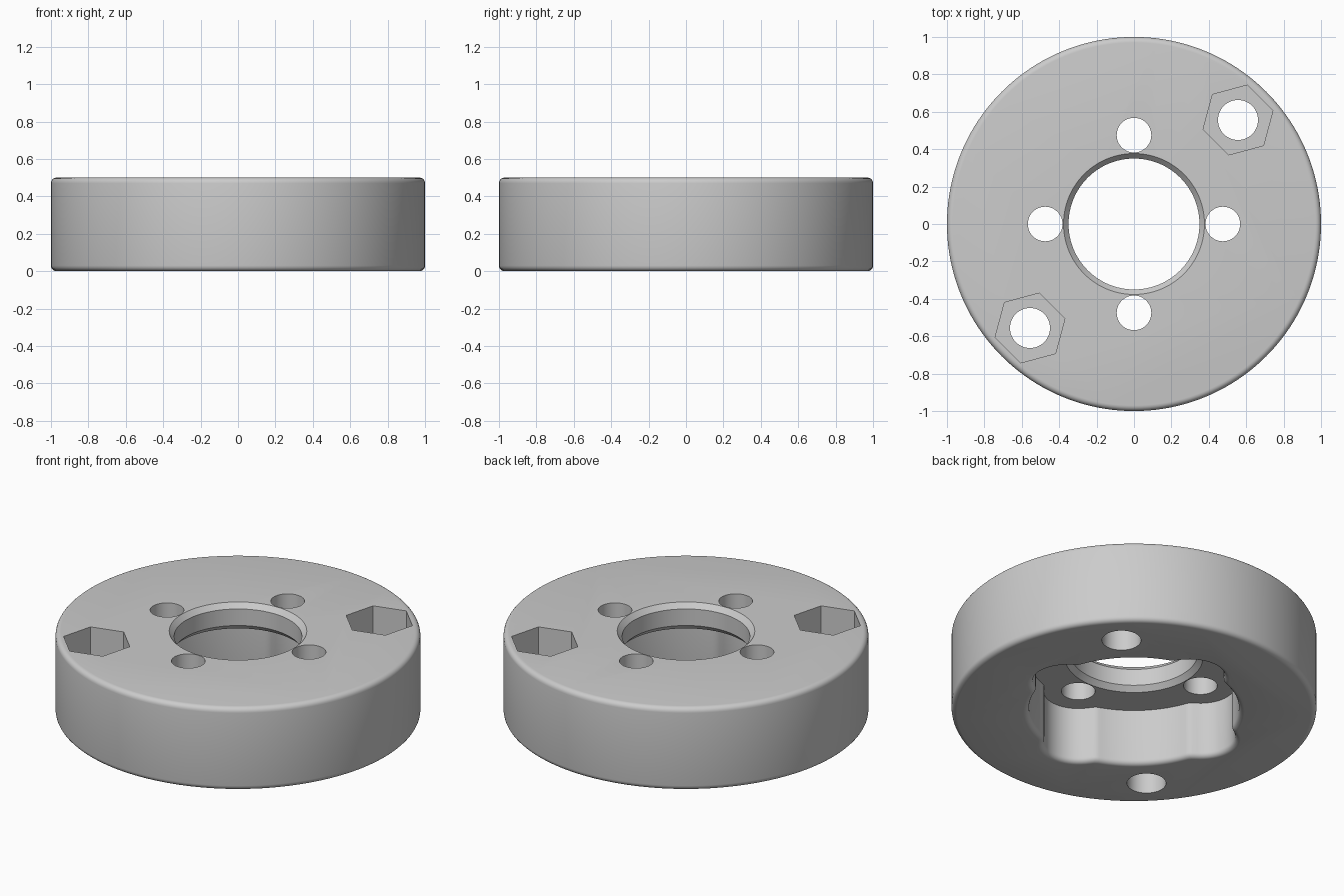
import bpy, bmesh, math

cube = bpy.data.objects.get("Cube")
if cube:
    bpy.data.objects.remove(cube, do_unlink=True)

HEIGHT = 0.5
CEILING = 0.34      # roof of the underside recess
EDGE = 0.03         # rounding and chamfer size
OVER = 0.02         # how far cutters pass the surface

grey = bpy.data.materials.new("plain_grey")
grey.use_nodes = True
colour = (0.6, 0.6, 0.6, 1)
grey.diffuse_color = colour
grey.node_tree.nodes["Principled BSDF"].inputs["Base Color"].default_value = colour


def loft(name, levels, outline, sides, centre=(0, 0), turn=0.0):
    """Closed solid through (size, z) levels, bottom to top; outline gives the radius."""
    bm = bmesh.new()
    rings = []
    for size, z in levels:
        ring = []
        for i in range(sides):
            a = turn + math.tau * i / sides
            r = outline(size, a)
            ring.append(bm.verts.new((centre[0] + r * math.cos(a),
                                      centre[1] + r * math.sin(a), z)))
        rings.append(ring)
    for low, high in zip(rings, rings[1:]):
        for i in range(sides):
            j = (i + 1) % sides
            bm.faces.new((low[i], low[j], high[j], high[i]))
    bm.faces.new(rings[0][::-1])
    bm.faces.new(rings[-1])
    mesh = bpy.data.meshes.new(name)
    bm.to_mesh(mesh)
    bm.free()
    obj = bpy.data.objects.new(name, mesh)
    bpy.context.collection.objects.link(obj)
    mesh.materials.append(grey)
    return obj


def round_outline(size, angle):
    return size


def lobed_outline(grow, angle):
    """Circle joined with four round lobes, with softened junctions."""
    circle, lobe, distance, soft = 0.575 + grow, 0.19 + grow, 0.475, 0.008
    a = (angle + math.pi / 4) % (math.pi / 2) - math.pi / 4
    inside = lobe ** 2 - (distance * math.sin(a)) ** 2
    if inside <= 0:
        return circle
    reach = distance * math.cos(a) + math.sqrt(inside)
    return max(circle, reach) + soft * math.log(1 + math.exp(-abs(circle - reach) / soft))


def cut(target, cutter):
    cutter.hide_render = True
    mod = target.modifiers.new("cut", 'BOOLEAN')
    mod.operation = 'DIFFERENCE'
    mod.solver = 'EXACT'
    mod.object = cutter
    bpy.context.view_layer.objects.active = target
    bpy.ops.object.modifier_apply(modifier=mod.name)
    bpy.data.objects.remove(cutter, do_unlink=True)


# Disc body with rounded rims
steps = [math.pi / 2 * i / 5 for i in range(6)]
rim = [(1 - EDGE + EDGE * math.sin(t), EDGE - EDGE * math.cos(t)) for t in steps]
body_levels = rim + [(r, HEIGHT - z) for r, z in reversed(rim)]
body = loft("disc_body", body_levels, round_outline, 160)

# Lobed recess underneath, flaring at its mouth
flare = [(EDGE - EDGE * math.sin(t), EDGE - EDGE * math.cos(t)) for t in steps]
cut(body, loft("recess_cutter", [(EDGE, -OVER)] + flare + [(0, CEILING)],
               lobed_outline, 192))

# Central bore, chamfered at both ends
bore, mouth = 0.35, 0.377
bore_levels = [(mouth, CEILING - OVER), (mouth, CEILING), (bore, CEILING + EDGE),
               (bore, HEIGHT - EDGE), (mouth, HEIGHT), (mouth, HEIGHT + OVER)]
cut(body, loft("bore_cutter", bore_levels, round_outline, 96))

# Four small holes around the bore
through = (-OVER, HEIGHT + OVER)
for k in range(4):
    a = k * math.pi / 2
    place = (0.475 * math.cos(a), 0.475 * math.sin(a))
    cut(body, loft("small_hole_cutter", [(0.0925, z) for z in through],
                   round_outline, 48, place))

# Two bolt holes with hexagonal pockets on top
for side in (1, -1):
    place = (side * 0.556, side * 0.556)
    cut(body, loft("bolt_hole_cutter", [(0.107, z) for z in through],
                   round_outline, 48, place))
    cut(body, loft("hex_pocket_cutter", [(0.193, 0.25), (0.193, HEIGHT + OVER)],
                   round_outline, 6, place, math.radians(15)))

# Smooth curved walls, crisp edges
bpy.ops.object.select_all(action='DESELECT')
body.select_set(True)
bpy.context.view_layer.objects.active = body
bpy.ops.object.shade_smooth_by_angle(angle=math.radians(30))
